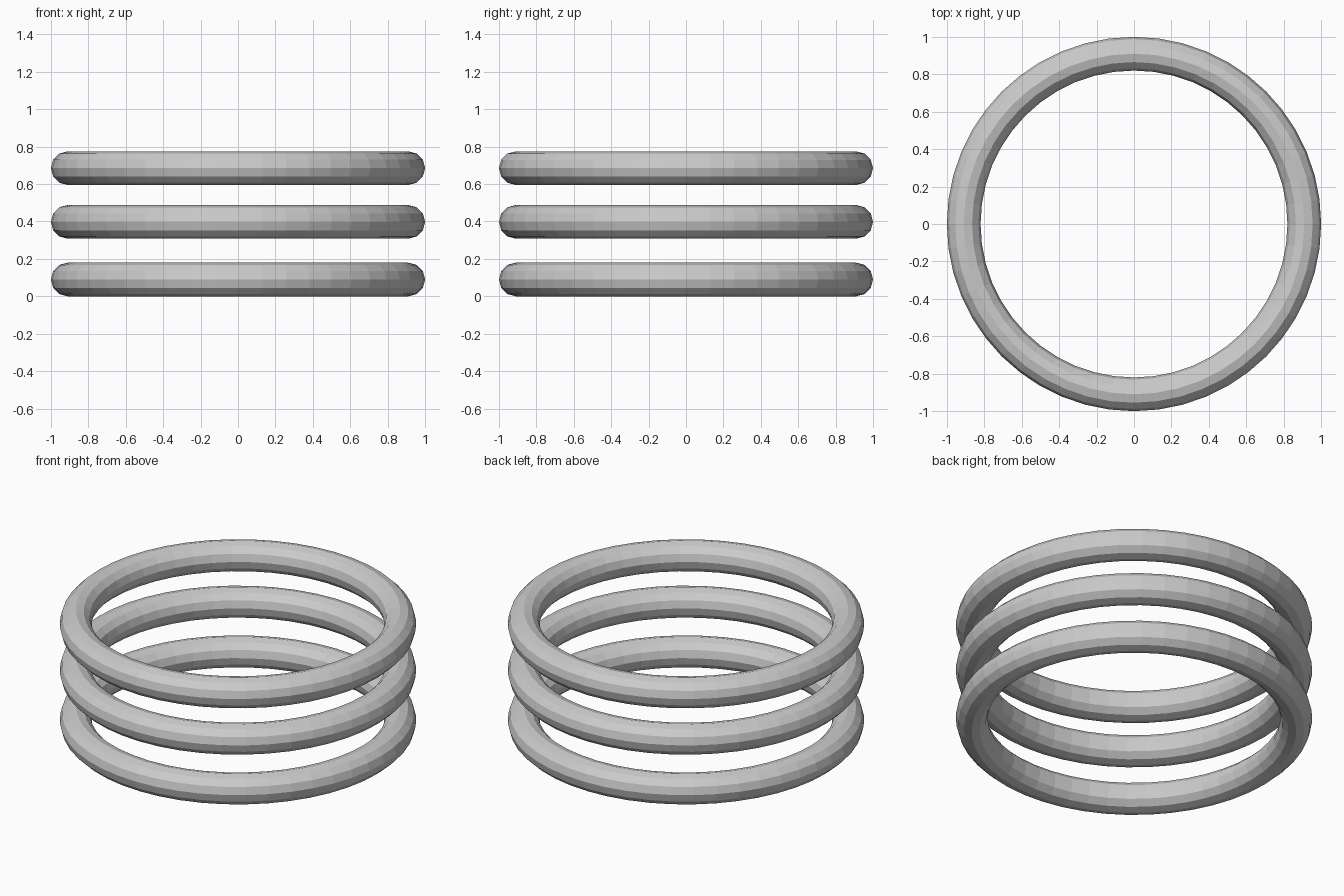
import bpy

if "Cube" in bpy.data.objects:
    bpy.data.objects.remove(bpy.data.objects["Cube"])

MAJOR, MINOR = 0.91, 0.09


def ring(name, z):
    bpy.ops.mesh.primitive_torus_add(
        major_radius=MAJOR, minor_radius=MINOR,
        major_segments=48, minor_segments=12, location=(0, 0, z))
    bpy.context.object.name = name


# Three equal rings stacked with gaps between them
for name, z in (("bottom_ring", 0.09), ("middle_ring", 0.398), ("top_ring", 0.685)):
    ring(name, z)
